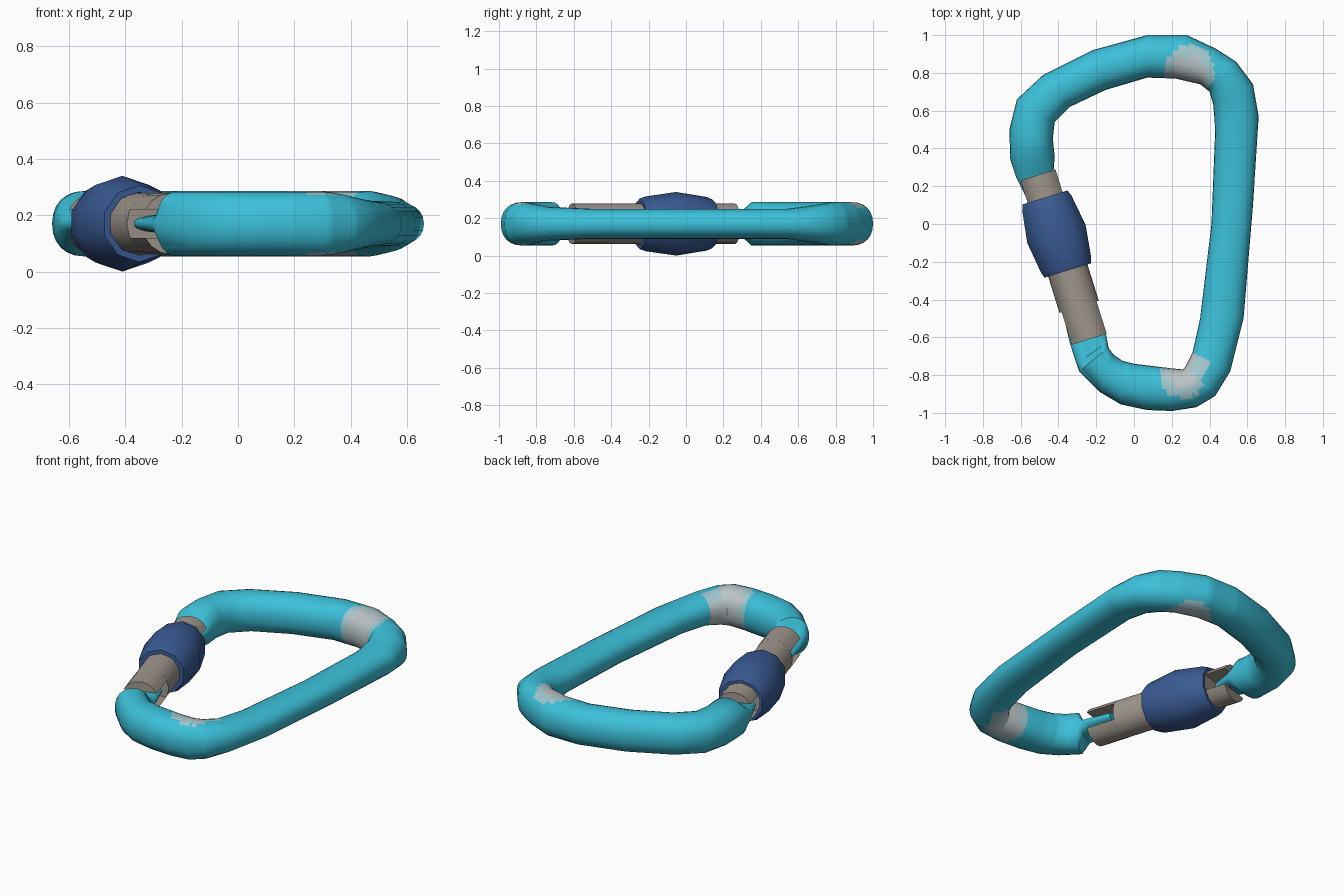
import bpy, bmesh, math
from mathutils import Vector

if "Cube" in bpy.data.objects:
    bpy.data.objects.remove(bpy.data.objects["Cube"])

ZC = 0.17  # mid height of the whole model


def material(name, rgb):
    m = bpy.data.materials.new(name)
    m.diffuse_color = (*rgb, 1)
    m.use_nodes = True
    m.node_tree.nodes["Principled BSDF"].inputs["Base Color"].default_value = m.diffuse_color
    return m


CYAN = material("cyan_paint", (0.045, 0.53, 0.70))
PALE = material("worn_paint", (0.36, 0.58, 0.63))
BARE = material("bare_metal", (0.50, 0.56, 0.58))
GREY = material("gate_grey", (0.35, 0.31, 0.27))
BLUE = material("sleeve_blue", (0.042, 0.105, 0.30))


def loft(name, rings, mats, angle=40, closed=False):
    """Skin a list of equal-length rings of points and cap the ends."""
    bm = bmesh.new()
    vs = [[bm.verts.new(p) for p in r] for r in rings]
    n = len(vs[0])
    pairs = list(zip(vs, vs[1:])) + ([(vs[-1], vs[0])] if closed else [])
    for a, b in pairs:
        for k in range(n):
            bm.faces.new((a[k], a[(k + 1) % n], b[(k + 1) % n], b[k]))
    if not closed:
        bm.faces.new(vs[0])
        bm.faces.new(vs[-1])
    bmesh.ops.recalc_face_normals(bm, faces=bm.faces)
    me = bpy.data.meshes.new(name)
    bm.to_mesh(me)
    bm.free()
    for m in mats:
        me.materials.append(m)
    for p in me.polygons:
        p.use_smooth = True
    me.set_sharp_from_angle(angle=math.radians(angle))
    ob = bpy.data.objects.new(name, me)
    bpy.context.collection.objects.link(ob)
    return ob


# Body stations: outer x, y, inner x, y, optional half height
H = 0.116
stations = [
    (-0.57, 0.14, -0.44, 0.18, 0.03), (-0.625, 0.25, -0.425, 0.29, 0.04),
    (-0.655, 0.34, -0.42, 0.36), (-0.66, 0.5, -0.43, 0.45),
    (-0.62, 0.66, -0.42, 0.54), (-0.48, 0.79, -0.34, 0.62),
    (-0.22, 0.92, -0.15, 0.71), (0.07, 1.0, 0.07, 0.775),
    (0.28, 1.0, 0.22, 0.77), (0.43, 0.93, 0.35, 0.74),
    (0.54, 0.86, 0.40, 0.70), (0.63, 0.74, 0.42, 0.63, 0.10),
    (0.66, 0.57, 0.43, 0.5, 0.08), (0.63, 0.1, 0.41, 0.0, 0.08),
    (0.58, -0.5, 0.35, -0.5, 0.08), (0.51, -0.78, 0.31, -0.68, 0.09),
    (0.43, -0.91, 0.275, -0.75, 0.107), (0.33, -0.97, 0.26, -0.77),
    (0.2, -0.99, 0.19, -0.763), (0.07, -0.985, 0.0, -0.74),
    (-0.07, -0.955, -0.06, -0.725), (-0.18, -0.89, -0.11, -0.69),
    (-0.29, -0.78, -0.135, -0.655), (-0.305, -0.74, -0.14, -0.625, 0.045),
    (-0.34, -0.63, -0.15, -0.575, 0.035), (-0.37, -0.5, -0.2, -0.45, 0.03),
]
FINE = {7, 8, 9, 16, 17, 18, 19}  # spans cut finely for the worn patches
SIDES = 24


def power(v, p):
    return math.copysign(abs(v) ** p, v)


def body_ring(s):
    ox, oy, ix, iy, h = s
    c, d = Vector(((ox + ix) / 2, (oy + iy) / 2, ZC)), Vector(((ox - ix) / 2, (oy - iy) / 2, 0))
    ring = []
    for k in range(SIDES):
        a = 2 * math.pi * k / SIDES
        ring.append(c + d * power(math.cos(a), 0.9) + Vector((0, 0, h * power(math.sin(a), 0.9))))
    return ring


full = [s if len(s) == 5 else (*s, H) for s in stations]
rings = []
for i, (a, b) in enumerate(zip(full, full[1:])):
    steps = 7 if i in FINE else 1
    for j in range(steps):
        t = j / steps
        rings.append(body_ring([u + (v - u) * t for u, v in zip(a, b)]))
rings.append(body_ring(full[-1]))
body = loft("body", rings, [CYAN, PALE, BARE], 50)

# Worn patches on the inside of the two spine corners
for p in body.data.polygons:
    x, y, _ = p.center
    for cx, cy, rx, ry in ((0.29, 0.81, 0.135, 0.14), (0.26, -0.80, 0.125, 0.12)):
        d = math.hypot((x - cx) / rx, (y - cy) / ry)
        d2 = math.hypot((x - cx) / rx, (y - cy * 0.985) / ry)
        if d < 1:
            p.material_index = 2 if d2 < 0.66 else 1

# Gate frame: u runs along the gate from nose to hinge, n points inward
top, bottom = Vector((-0.508, 0.26, ZC)), Vector((-0.237, -0.61, ZC))
u = (bottom - top).normalized()
n = Vector((-u.y, u.x, 0))
length = (bottom - top).length


def gate_ring(s, pts):
    return [top + u * s + n * x + Vector((0, 0, z)) for x, z in pts]


def circle(r, sides, start=0.0):
    return [(r * math.cos(start + 2 * math.pi * k / sides),
             r * math.sin(start + 2 * math.pi * k / sides)) for k in range(sides)]


# Gate barrel, with a slotted pair of prongs at each end
R, SLOT = 0.109, 0.05
SLOT_TOP, SLOT_LOW = 0.13, 0.18
loft("gate_barrel", [gate_ring(s, circle(R, 16)) for s in (SLOT_TOP, length - SLOT_LOW)], [GREY], 30)
a0 = math.asin(SLOT / R)
arc = [a0 + (math.pi - 2 * a0) * k / 6 for k in range(7)]
for end, (s0, s1) in (("nose", (0, SLOT_TOP)), ("hinge", (length - SLOT_LOW, length))):
    for side, sign in (("upper", 1), ("lower", -1)):
        pts = [(R * math.cos(a), sign * R * math.sin(a)) for a in arc]
        loft(f"gate_{end}_prong_{side}", [gate_ring(s, pts) for s in (s0, s1)], [GREY], 30)

# Locking sleeve: barrel-shaped ring around the gate
profile = [(0.125, 0.112), (0.125, 0.130), (0.155, 0.143), (0.327, 0.17),
           (0.50, 0.146), (0.53, 0.136), (0.53, 0.112)]
loft("locking_sleeve", [gate_ring(s, circle(r, 10, math.pi / 2)) for s, r in profile],
     [BLUE], 40, closed=True)
